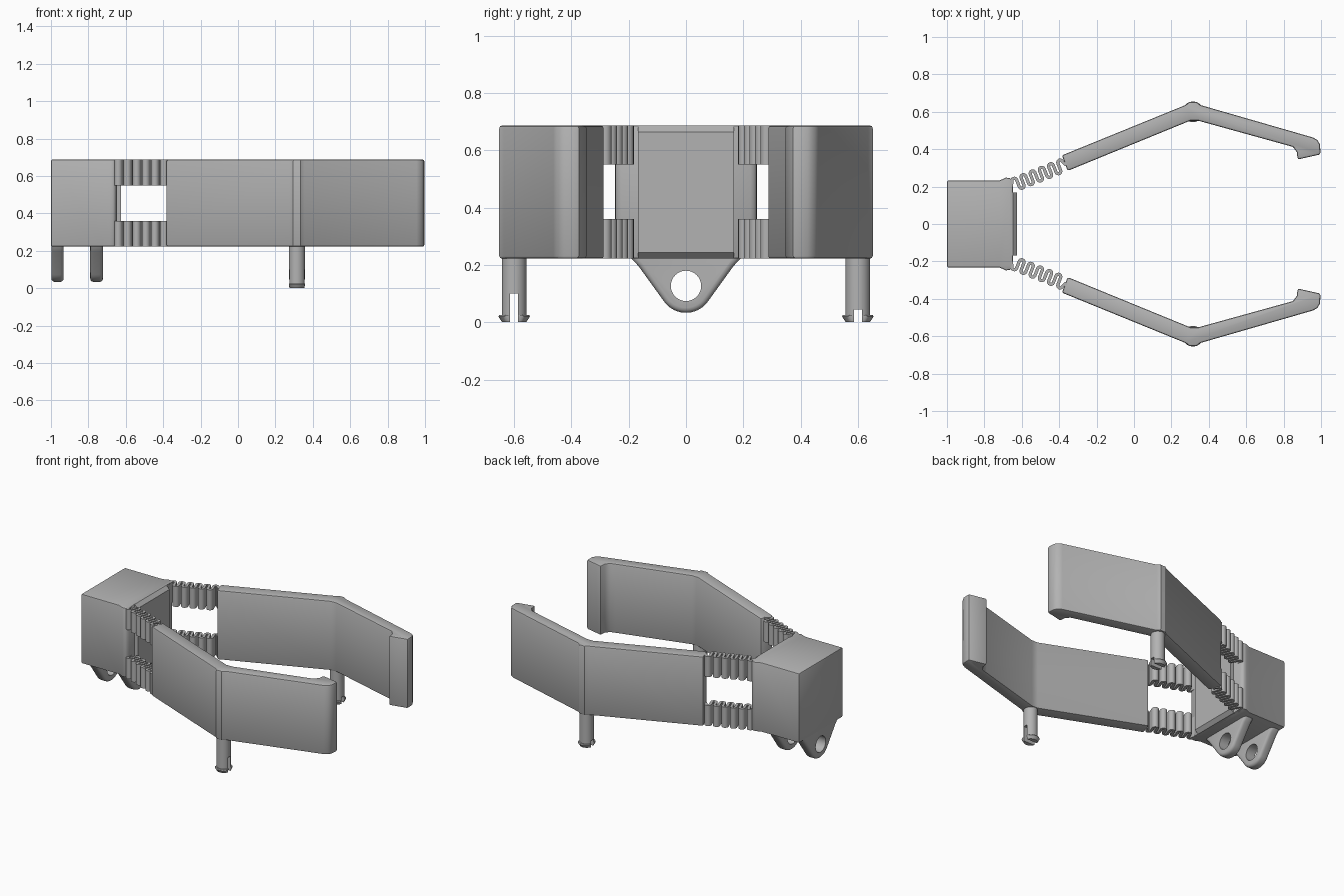
import bpy, bmesh, math
from mathutils import Vector

old = bpy.data.objects.get("Cube")
if old:
    bpy.data.objects.remove(old, do_unlink=True)

grey = bpy.data.materials.new("plain grey")
grey.use_nodes = True
grey.diffuse_color = (0.45, 0.45, 0.45, 1)
grey.node_tree.nodes["Principled BSDF"].inputs["Base Color"].default_value = (0.45, 0.45, 0.45, 1)

BOTTOM, TOP = 0.222, 0.687


def finish(name, bm):
    """Turn a bmesh into a grey object."""
    bmesh.ops.recalc_face_normals(bm, faces=bm.faces)
    mesh = bpy.data.meshes.new(name)
    bm.to_mesh(mesh)
    bm.free()
    mesh.materials.append(grey)
    obj = bpy.data.objects.new(name, mesh)
    bpy.context.collection.objects.link(obj)
    return obj


def activate(obj):
    bpy.ops.object.select_all(action='DESELECT')
    obj.select_set(True)
    bpy.context.view_layer.objects.active = obj


def smooth(obj):
    activate(obj)
    bpy.ops.object.shade_smooth_by_angle(angle=math.radians(35))


def bevel(obj, width, segments=3):
    mod = obj.modifiers.new("rounded edges", 'BEVEL')
    mod.width = width
    mod.segments = segments
    mod.limit_method = 'ANGLE'
    mod.angle_limit = math.radians(50)
    activate(obj)
    bpy.ops.object.modifier_apply(modifier=mod.name)


def cut(obj, cutter):
    cutter.hide_render = True
    mod = obj.modifiers.new("cut", 'BOOLEAN')
    mod.operation = 'DIFFERENCE'
    mod.solver = 'EXACT'
    mod.object = cutter
    activate(obj)
    bpy.ops.object.modifier_apply(modifier=mod.name)
    bpy.data.objects.remove(cutter, do_unlink=True)


def prism(name, points, low, high, axis='Z'):
    """Extrude an outline along Z (x, y points) or X (y, z points)."""
    bm = bmesh.new()
    place = (lambda p, h: (p[0], p[1], h)) if axis == 'Z' else (lambda p, h: (h, p[0], p[1]))
    face = bm.faces.new([bm.verts.new(place(p, low)) for p in points])
    move = Vector((0, 0, high - low)) if axis == 'Z' else Vector((high - low, 0, 0))
    new = bmesh.ops.extrude_face_region(bm, geom=[face])["geom"]
    bmesh.ops.translate(bm, vec=move, verts=[v for v in new if isinstance(v, bmesh.types.BMVert)])
    return finish(name, bm)


def circle(cx, cy, r, start=0, end=360, n=32):
    full = end - start == 360
    angles = [math.radians(start + (end - start) * i / (n if full else n - 1)) for i in range(n)]
    return [(cx + r * math.cos(a), cy + r * math.sin(a)) for a in angles]


# Base block with slightly flared front corners
half = [(-1, 0.232), (-0.72, 0.232), (-0.685, 0.248), (-0.66, 0.245), (-0.648, 0.225)]
block = prism("base_block", half + [(x, -y) for x, y in reversed(half)], BOTTOM, TOP)
bevel(block, 0.008, 2)
smooth(block)

# Chamfered pad on the front of the block
pad = [(-0.67, BOTTOM), (-0.648, BOTTOM), (-0.625, BOTTOM + 0.022),
       (-0.625, TOP - 0.022), (-0.648, TOP), (-0.67, TOP)]
bm = bmesh.new()
rows = [[bm.verts.new((x, y, z)) for x, z in pad] for y in (-0.168, 0.168)]
for row in rows:
    bm.faces.new(row)
for i in range(len(pad)):
    j = (i + 1) % len(pad)
    bm.faces.new((rows[0][i], rows[0][j], rows[1][j], rows[1][i]))
finish("block_front_pad", bm)

# Two hanging lugs with a bore
for name, x0, x1 in (("rear_lug", -0.998, -0.932), ("front_lug", -0.79, -0.722)):
    outline = [(-0.2, 0.26), (-0.19, 0.222), (-0.165, 0.195)]
    outline += circle(0, 0.127, 0.094, 215, 325, 16)
    outline += [(0.165, 0.195), (0.19, 0.222), (0.2, 0.26)]
    lug = prism(name, outline, x0, x1, 'X')
    bevel(lug, 0.018)
    cut(lug, prism("bore_cutter", circle(0, 0.127, 0.053), x0 - 0.05, x1 + 0.05, 'X'))
    smooth(lug)


def spring_path():
    """Serpentine centreline running from the block to the arm."""
    start, end = Vector((-0.645, 0.208)), Vector((-0.375, 0.315))
    along = (end - start).normalized()
    across = Vector((-along.y, along.x))
    strokes, reach = 11, 0.02
    step = (end - start).length / strokes
    local = [(-step, 0), (-step * 0.4, 0)]
    for i in range(strokes):
        side = 1 if i % 2 == 0 else -1
        t = (i + 0.5) * step
        for k in range(9):
            a = math.pi * (1 - k / 8)
            local.append((t + step / 2 * math.cos(a), side * (reach + step / 2 * math.sin(a))))
    local += [(strokes * step + step * 0.3, 0), (strokes * step + step, 0)]
    return [start + along * t + across * n for t, n in local]


def spring(name, side, low, high, thick=0.017):
    path = spring_path()
    bm = bmesh.new()
    rings = []
    for i, p in enumerate(path):
        d = (path[min(i + 1, len(path) - 1)] - path[max(i - 1, 0)]).normalized()
        n = Vector((-d.y, d.x)) * thick / 2
        rings.append([bm.verts.new((q.x, q.y * side, z))
                      for q, z in ((p + n, low), (p - n, low), (p - n, high), (p + n, high))])
    for a, b in zip(rings, rings[1:]):
        for k in range(4):
            m = (k + 1) % 4
            bm.faces.new((a[k], a[m], b[m], b[k]))
    bm.faces.new(rings[0])
    bm.faces.new(rings[-1])
    smooth(finish(name, bm))


def peg(name, side, slot):
    """Round peg with a barbed, split tip that is flat on two sides."""
    r, barb, cx, cy = 0.043, 0.055, 0.315, 0.6 * side
    profile = [(0.042, 0), (barb, 0.02), (barb - 0.003, 0.026), (r, 0.026), (r, BOTTOM + 0.03)]
    bm = bmesh.new()
    n = 40
    rings = [[bm.verts.new((cx + max(-r, min(r, x)), cy + y, z)) for x, y in circle(0, 0, q, n=n)]
             for q, z in profile]
    for a, b in zip(rings, rings[1:]):
        for k in range(n):
            m = (k + 1) % n
            bm.faces.new((a[k], a[m], b[m], b[k]))
    bm.faces.new(rings[0])
    bm.faces.new(rings[-1])
    obj = finish(name, bm)
    w = 0.014
    cut(obj, prism("slot_cutter", [(cx - 0.1, cy - w), (cx + 0.1, cy - w),
                                   (cx + 0.1, cy + w), (cx - 0.1, cy + w)], -0.05, slot))
    smooth(obj)


# Gripping arm outline: outer side, hooked tip, then inner side
arm = [(-0.385, 0.367), (0.275, 0.636), (0.295, 0.652), (0.335, 0.652), (0.355, 0.636),
       (0.955, 0.463), (0.98, 0.45), (0.995, 0.425), (0.997, 0.372), (0.875, 0.345),
       (0.87, 0.385), (0.85, 0.412), (0.815, 0.422), (0.345, 0.552), (0.3, 0.552),
       (-0.355, 0.284)]

for label, side, slot in (("left", 1, 0.045), ("right", -1, 0.1)):
    obj = prism(label + "_arm", [(x, y * side) for x, y in arm], BOTTOM, TOP)
    bevel(obj, 0.01, 2)
    smooth(obj)
    spring(label + "_lower_spring", side, BOTTOM, 0.36)
    spring(label + "_upper_spring", side, 0.55, TOP)
    peg(label + "_peg", side, slot)
